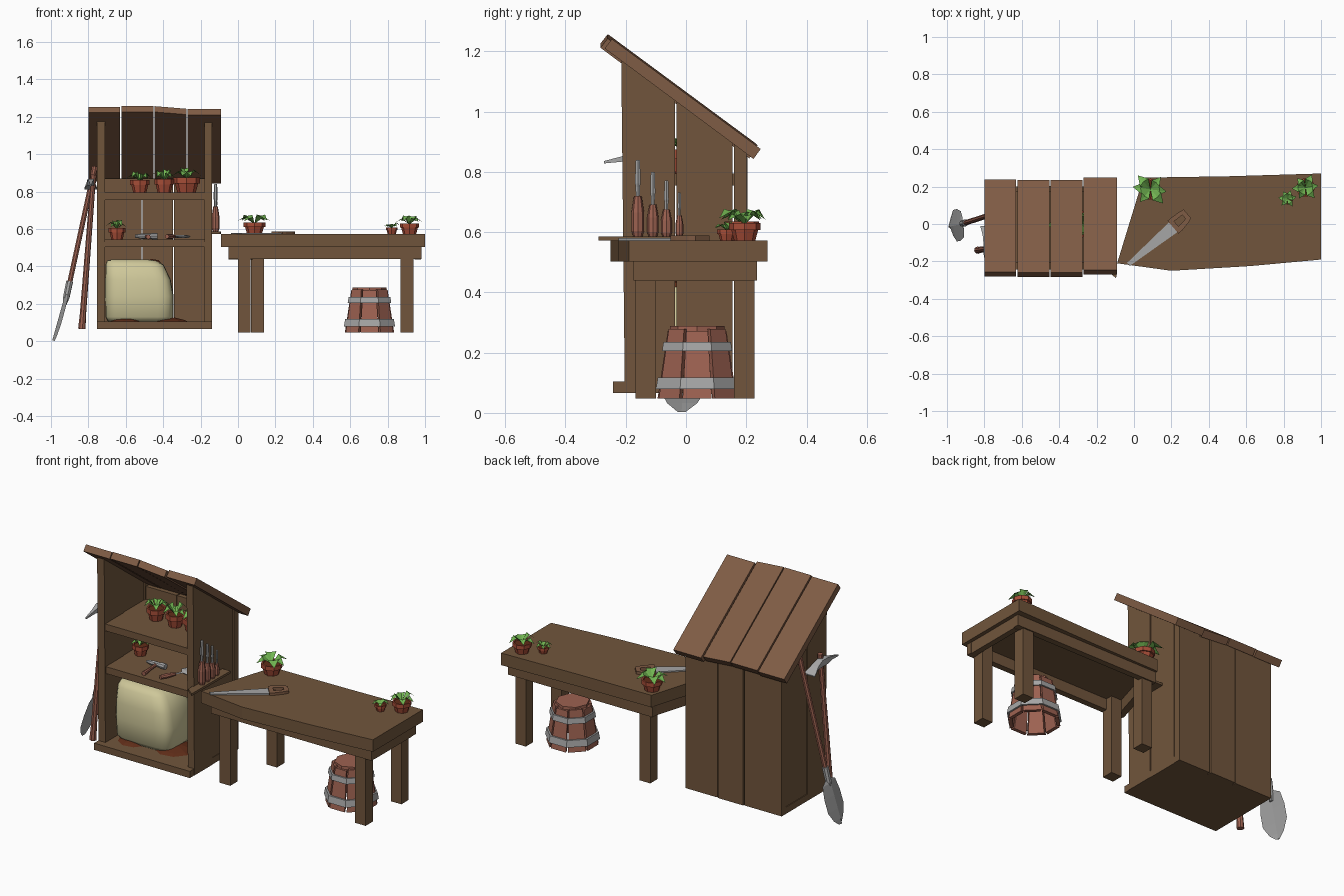
import bpy, bmesh, random
from math import sin, cos, pi, radians, copysign
from mathutils import Vector

if "Cube" in bpy.data.objects:
    bpy.data.objects.remove(bpy.data.objects["Cube"])

random.seed(4)


def mat(name, r, g, b):
    m = bpy.data.materials.new(name)
    m.diffuse_color = [(c / 255) ** 2.2 for c in (r, g, b)] + [1]
    m.use_nodes = True
    m.node_tree.nodes["Principled BSDF"].inputs["Base Color"].default_value = m.diffuse_color
    return m


WOOD = mat("wood", 112, 86, 62)
PLANK = mat("plank_wood", 126, 92, 70)
HANDLE = mat("handle_wood", 156, 98, 82)
METAL = mat("metal", 165, 165, 165)
CLAY = mat("clay", 165, 78, 58)
LEAF = mat("leaf", 112, 178, 82)
SACK = mat("sackcloth", 205, 198, 152)
SOIL = mat("soil", 95, 48, 30)


def loft(name, rings, m, smooth=False):
    """Skin rings of equal point count and cap both ends."""
    bm = bmesh.new()
    vs = [[bm.verts.new(p) for p in r] for r in rings]
    n = len(rings[0])
    for a, b in zip(vs, vs[1:]):
        for i in range(n):
            j = (i + 1) % n
            bm.faces.new((a[i], a[j], b[j], b[i]))
    bm.faces.new(vs[0][::-1])
    bm.faces.new(vs[-1])
    bmesh.ops.recalc_face_normals(bm, faces=bm.faces)
    for f in bm.faces:
        f.smooth = smooth
    me = bpy.data.meshes.new(name)
    bm.to_mesh(me)
    bm.free()
    me.materials.append(m)
    ob = bpy.data.objects.new(name, me)
    bpy.context.collection.objects.link(ob)
    return ob


def slab(name, poly, z0, z1, m):
    return loft(name, [[(x, y, z) for x, y in poly] for z in (z0, z1)], m)


def side(name, poly, x0, x1, m):
    return loft(name, [[(x, y, z) for y, z in poly] for x in (x0, x1)], m)


def box(name, x0, x1, y0, y1, z0, z1, m=WOOD):
    return slab(name, [(x0, y0), (x1, y0), (x1, y1), (x0, y1)], z0, z1, m)


def rod(name, a, b, prof, m, n=8, flat=1):
    """Turned rod from a to b; prof lists (fraction, radius)."""
    a, b = Vector(a), Vector(b)
    q = (b - a).to_track_quat('Z', 'Y')
    return loft(name, [[a.lerp(b, t) + q @ Vector((r * cos(2 * pi * i / n), flat * r * sin(2 * pi * i / n), 0))
                        for i in range(n)] for t, r in prof], m)


def under_roof(y):
    return 1.015 - 0.747 * y


# Shed sides, three planks each
for label, x0, x1 in (("left", -0.755, -0.71), ("right", -0.18, -0.138)):
    for i, (y0, y1) in enumerate(((-0.215, -0.037), (-0.032, 0.154), (0.159, 0.2))):
        d = 0.004 * (i % 2)
        side(f"{label}_side_plank_{i}", [(y0 + (0.012 if i == 0 else 0), 0.066), (y1, 0.066),
             (y1, under_roof(y1)), (y0, under_roof(y0))], x0 + d, x1 - d, WOOD)
# Shed back planks
for i, (x0, x1) in enumerate(((-0.752, -0.515), (-0.51, -0.348), (-0.342, -0.14))):
    box(f"back_plank_{i}", x0, x1, 0.17, 0.2 + 0.004 * (i % 2), 0.066, 0.87)
# Shelves
box("bottom_board", -0.755, -0.14, -0.243, 0.18, 0.066, 0.105)
box("middle_shelf", -0.715, -0.175, -0.2, 0.18, 0.505, 0.545)
box("upper_shelf", -0.715, -0.175, -0.205, 0.18, 0.755, 0.795)
# Roof planks
for i, (x0, x1, lift, s) in enumerate(((-0.798, -0.63, 0, 0), (-0.623, -0.452, 0.004, -0.003),
                                       (-0.446, -0.275, 0.004, -0.004), (-0.27, -0.092, -0.012, 0.01))):
    poly = [(-0.28 + s, 1.222 + lift), (0.214 + s, 0.855 + lift), (0.238 + s, 0.888 + lift), (-0.256 + s, 1.253 + lift)]
    ob = side(f"roof_plank_{i}", poly, x0, x1, PLANK)
    if i == 2:
        for v in ob.data.vertices:
            if v.co.x > -0.3:
                v.co.z -= 0.014

# Workbench
slab("bench_top", [(-0.09, -0.21), (0.2, -0.25), (0.62, -0.225), (1, -0.19), (1, 0.27), (0.5, 0.255), (0.05, 0.248)],
     0.503, 0.573, WOOD)
box("front_apron", -0.05, 0.98, -0.175, -0.14, 0.44, 0.504)
box("back_apron", 0.05, 0.98, 0.2, 0.235, 0.44, 0.504)
box("right_apron", 0.945, 0.978, -0.14, 0.2, 0.437, 0.504)
slab("left_apron", [(-0.05, -0.14), (-0.01, -0.14), (0.09, 0.2), (0.052, 0.2)], 0.437, 0.504, WOOD)
for label, x, y in (("front_left", 0, -0.168), ("back_left", 0.07, 0.16),
                    ("front_right", 0.87, -0.168), ("back_right", 0.87, 0.16)):
    box(label + "_leg", x, x + 0.068, y, y + 0.068, 0.048, 0.504)


# Upturned bucket: staves, hoops and lid
def sector(name, k, half, z0, z1, r0, r1, t, m):
    a = pi / 4 * k
    rings = []
    for z, r in ((z0, r0), (z1, r1)):
        rings.append([(0.703 + q * cos(b), 0.037 + q * sin(b), z)
                      for q, b in ((r, a - half), (r, a + half), (r - t, a + half), (r - t, a - half))])
    loft(name, rings, m)


for k in range(8):
    sector(f"bucket_stave_{k}", k, pi / 8 - 0.04, 0.048, 0.272 + 0.006 * (k % 2), 0.14, 0.104, 0.022, HANDLE)
    sector(f"lower_hoop_{k}", k, pi / 8, 0.08, 0.118, 0.148, 0.141, 0.012, METAL)
    sector(f"upper_hoop_{k}", k, pi / 8, 0.205, 0.236, 0.126, 0.121, 0.012, METAL)
rod("bucket_base", (0.703, 0.037, 0.255), (0.703, 0.037, 0.288), [(0, 0.092), (1, 0.09)], HANDLE)


# Potted plants
def plant(name, x, y, z, r, h, spread, leaves=6):
    rod(name + "_pot", (x, y, z), (x, y, z + h),
        [(0, .68 * r), (.6, .86 * r), (.6, r), (1, r), (1, .84 * r), (.85, .82 * r)], CLAY)
    rod(name + "_soil", (x, y, z + .8 * h), (x, y, z + .9 * h), [(0, .8 * r), (1, .8 * r)], SOIL)
    bm = bmesh.new()
    for i in range(leaves):
        a = 2 * pi * i / leaves + random.uniform(-.25, .25)
        L = spread * random.uniform(.85, 1.05)
        up = h * random.uniform(.3, .65)

        def p(u, w, dz):
            return bm.verts.new((x + u * cos(a) - w * sin(a), y + u * sin(a) + w * cos(a), z + h + dz))
        base, mid, tip = p(0, 0, -.1 * h), p(.55 * L, 0, up), p(L, 0, up * .3)
        for s in (-1, 1):
            e = p(.5 * L, s * .3 * L, up + .1 * h)
            bm.faces.new((base, mid, e)[::s])
            bm.faces.new((mid, tip, e)[::s])
    me = bpy.data.meshes.new(name + "_leaves")
    bm.to_mesh(me)
    bm.free()
    me.materials.append(LEAF)
    bpy.context.collection.objects.link(bpy.data.objects.new(name + "_leaves", me))


plant("bench_left", 0.088, 0.185, 0.573, 0.058, 0.062, 0.1)
plant("bench_right", 0.917, 0.195, 0.573, 0.052, 0.058, 0.078)
plant("bench_small", 0.822, 0.135, 0.573, 0.032, 0.036, 0.05)
plant("upper_shelf_left", -0.525, 0.0, 0.795, 0.052, 0.068, 0.075)
plant("upper_shelf_middle", -0.395, -0.01, 0.795, 0.052, 0.072, 0.07)
plant("upper_shelf_right", -0.275, 0.0, 0.795, 0.072, 0.08, 0.09)
plant("middle_shelf", -0.647, 0.03, 0.545, 0.045, 0.06, 0.06)

# Sack of soil with a spill
rings = []
for z, w, d, cx in ((.105, .165, .11, -.53), (.13, .182, .13, -.527), (.24, .183, .14, -.527), (.33, .175, .135, -.535),
                    (.41, .155, .115, -.553), (.432, .13, .09, -.57), (.438, .09, .06, -.58)):
    rings.append([(cx + w * copysign(abs(cos(a)) ** .45, cos(a)), -.02 + d * copysign(abs(sin(a)) ** .45, sin(a)), z)
                  for a in (2 * pi * i / 24 for i in range(24))])
loft("soil_sack", rings, SACK, True)
rod("sack_opening", (-.45, -.03, .405), (-.445, -.03, .437), [(0, .045), (.6, .035), (1, .02)], SOIL)
for i, (x, y, r) in enumerate(((-.37, -.05, .11), (-.6, -.09, .09))):
    rod(f"soil_spill_{i}", (x, y, .105), (x, y, .127), [(0, r), (.4, r * .8), (1, r * .3)], SOIL, 9)

# Hammer and trowel on the middle shelf
rod("hammer_head", (-.55, -.05, .562), (-.43, -.05, .562), [(0, .008), (.3, .014), (.7, .014), (.75, .017), (1, .017)], METAL)
rod("hammer_handle", (-.49, -.045, .56), (-.48, -.18, .558), [(0, .01), (.5, .009), (1, .013)], HANDLE)
rod("trowel_handle", (-.38, -.17, .56), (-.34, -.09, .56), [(0, .012), (.5, .014), (1, .009)], HANDLE)
rod("trowel_blade", (-.34, -.09, .56), (-.26, .05, .56), [(0, .008), (.25, .01), (.35, .045), (.6, .045), (1, .005)],
    METAL, 8, .2)

# Chisel rack with four chisels
slab("chisel_rack", [(-.145, -.25), (-.095, -.29), (-.09, .06), (-.145, .06)], .573, .586, WOOD)
for i, (y, w, zh, zt) in enumerate(((-.16, .021, .72, .84), (-.11, .019, .692, .8), (-.065, .018, .675, .772), (-.022, .013, .655, .732))):
    rod(f"chisel_handle_{i}", (-.12, y, .584), (-.12, y, zh), [(0, .7 * w), (.15, w), (.6, w), (1, .6 * w)], HANDLE)
    rod(f"chisel_blade_{i}", (-.12, y, zh), (-.12, y, zt), [(0, .35 * w), (.25, .4 * w), (.35, .5 * w), (.95, .42 * w), (1, .3 * w)],
        METAL, 6)

# Saw on the bench
A, B = Vector((-.03, -.215)), Vector((.285, .055))
u = (B - A).normalized()
v = Vector((-u.y, u.x))


def saw(pts):
    return [A + u * a + v * b for a, b in pts]


slab("saw_blade", saw([(0, -.012), (.33, -.042), (.33, .03), (0, .01)]), .573, .58, METAL)
for i, quad in enumerate(([(.31, -.05), (.335, -.05), (.335, .04), (.31, .04)],
                          [(.39, -.04), (.415, -.03), (.415, .03), (.39, .035)],
                          [(.335, -.05), (.39, -.04), (.39, -.015), (.335, -.02)],
                          [(.335, .015), (.39, .012), (.39, .035), (.335, .04)])):
    slab(f"saw_handle_{i}", saw(quad), .573, .588, HANDLE if i > 3 else PLANK)

# Shovel leaning on the shed
rod("shovel_handle", (-.905, .005, .29), (-.765, .05, .935), [(0, .014), (.9, .014), (1, .017)], HANDLE)
rod("shovel_socket", (-.925, 0, .2), (-.9, .007, .32), [(0, .01), (.3, .018), (1, .019)], METAL)
top, tip = Vector((-.918, 0, .25)), Vector((-.987, -.015, .004))
wide, bulge = Vector((.12, -1, 0)).normalized(), Vector((-.96, -.1, .27))
rings = []
for t, w in ((0, .03), (.08, .07), (.35, .085), (.65, .085), (.88, .05), (1, .012)):
    c = top.lerp(tip, t)
    rings.append([c - wide * w - bulge * .006, c + bulge * .006, c + wide * w - bulge * .006, c - bulge * .003])
loft("shovel_blade", rings, METAL)

# Pickaxe leaning on the shed
rod("pickaxe_handle", (-.835, -.14, .066), (-.772, -.13, .89), [(0, .02), (.1, .017), (.9, .014), (1, .016)], HANDLE)
rings = []
for y, z, hx, hz in ((-.272, .832, .003, .004), (-.2, .845, .01, .01), (-.155, .85, .018, .018), (-.105, .85, .018, .018),
                     (-.06, .842, .022, .008), (-.01, .815, .035, .003)):
    rings.append([(-.787 + a * hx, y, z + b * hz) for a, b in ((-1, -1), (1, -1), (1, 1), (-1, 1))])
loft("pickaxe_head", rings, METAL)
